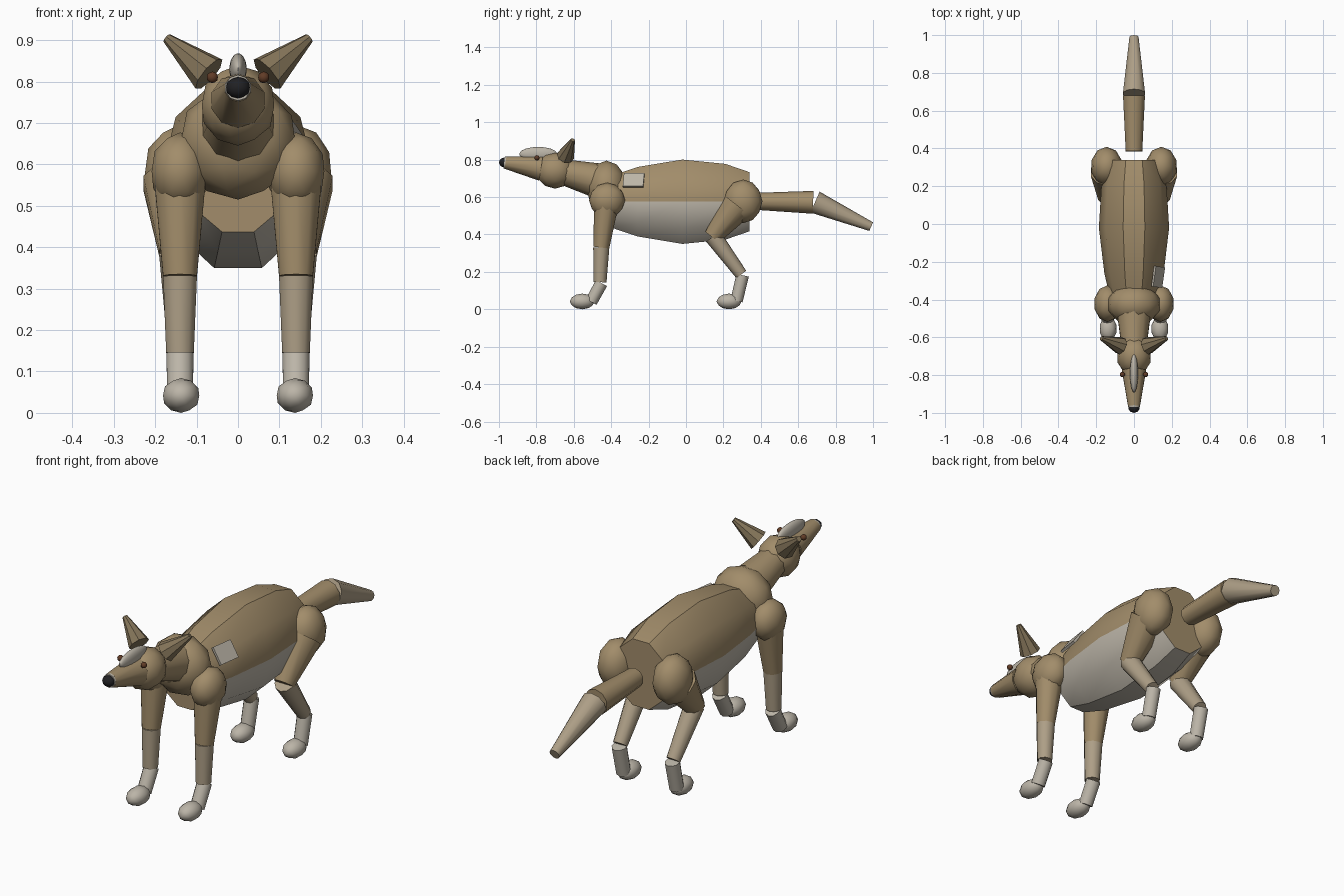
import bpy, bmesh
from math import cos, sin, radians, tau
from mathutils import Vector

if "Cube" in bpy.data.objects:
    bpy.data.objects.remove(bpy.data.objects["Cube"])


def material(name, rgb):
    m = bpy.data.materials.new(name)
    m.diffuse_color = (*rgb, 1)
    m.use_nodes = True
    m.node_tree.nodes["Principled BSDF"].inputs["Base Color"].default_value = m.diffuse_color
    return m


TAN = material("tan_fur", (0.36, 0.265, 0.145))
DUN = material("dun_fur", (0.42, 0.345, 0.24))
PALE = material("pale_fur", (0.50, 0.46, 0.39))
EAR = material("ear_brown", (0.23, 0.175, 0.10))
DARK = material("nose_black", (0.015, 0.015, 0.017))
BROWN = material("eye_brown", (0.12, 0.045, 0.02))


def finish(bm, name, *mats, smooth=38):
    bmesh.ops.recalc_face_normals(bm, faces=bm.faces)
    me = bpy.data.meshes.new(name)
    bm.to_mesh(me)
    bm.free()
    ob = bpy.data.objects.new(name, me)
    bpy.context.collection.objects.link(ob)
    for m in mats:
        me.materials.append(m)
    bpy.ops.object.select_all(action='DESELECT')
    ob.select_set(True)
    bpy.context.view_layer.objects.active = ob
    bpy.ops.object.shade_smooth_by_angle(angle=radians(smooth))
    return ob


def ball(name, centre, radii, mat, detail=2):
    bm = bmesh.new()
    bmesh.ops.create_icosphere(bm, subdivisions=detail, radius=1)
    bmesh.ops.scale(bm, vec=radii, verts=bm.verts)
    bmesh.ops.translate(bm, vec=centre, verts=bm.verts)
    return finish(bm, name, mat)


def limb(name, a, b, r1, r2, mat, sides=10):
    """Tapered capped tube from a to b."""
    a, b = Vector(a), Vector(b)
    bm = bmesh.new()
    bmesh.ops.create_cone(bm, cap_ends=True, segments=sides, radius1=r1, radius2=r2,
                          depth=(b - a).length)
    bmesh.ops.rotate(bm, cent=(0, 0, 0), verts=bm.verts,
                     matrix=Vector((0, 0, 1)).rotation_difference(b - a).to_matrix())
    bmesh.ops.translate(bm, vec=(a + b) / 2, verts=bm.verts)
    return finish(bm, name, mat)


# Torso: ten-sided loft, (y, half width, half height), pale below the middle
N, MID = 10, 0.575
sections = [(-0.40, 0.125, 0.145), (-0.26, 0.157, 0.195), (-0.02, 0.186, 0.237),
            (0.21, 0.172, 0.213), (0.34, 0.14, 0.166)]
bm = bmesh.new()
rings = [[bm.verts.new((w * cos(tau * i / N), y, MID + h * sin(tau * i / N))) for i in range(N)]
         for y, w, h in sections]
for r, s in zip(rings, rings[1:]):
    for i in range(N):
        f = bm.faces.new((r[i], r[(i + 1) % N], s[(i + 1) % N], s[i]))
        f.material_index = int(i >= N // 2)
bm.faces.new(rings[0])
bm.faces.new(rings[-1])
finish(bm, "torso", TAN, PALE)

# Pale flank mark on one side
bpy.ops.mesh.primitive_cube_add(size=1, location=(0.128, -0.28, 0.69),
                                rotation=(0, radians(-35), radians(-8)))
mark = bpy.context.object
mark.name = "flank_mark"
mark.scale = (0.012, 0.11, 0.085)
mark.data.materials.append(PALE)

# Chest, neck and head
ball("chest", (0, -0.425, 0.655), (0.145, 0.11, 0.14), TAN)
limb("neck", (0, -0.46, 0.685), (0, -0.66, 0.735), 0.095, 0.068, TAN)
ball("head", (0, -0.70, 0.742), (0.092, 0.105, 0.097), TAN)
limb("muzzle", (0, -0.775, 0.754), (0, -0.965, 0.784), 0.067, 0.033, TAN)
limb("muzzle_tip", (0, -0.963, 0.784), (0, -0.972, 0.785), 0.033, 0.031, PALE)
ball("nose", (0, -0.973, 0.785), (0.030, 0.027, 0.026), DARK)
ball("forehead_blaze", (0, -0.79, 0.83), (0.021, 0.102, 0.038), PALE, 3)

# Tail in two lengths
limb("tail_base", (0, 0.385, 0.577), (0, 0.68, 0.572), 0.046, 0.061, TAN)
limb("tail_end", (0, 0.69, 0.573), (0, 0.99, 0.442), 0.061, 0.025, DUN)

# Paired parts
for side, s in (("left", -1), ("right", 1)):
    x = 0.14 * s
    ball(f"eye_{side}", (0.062 * s, -0.797, 0.81), (0.014,) * 3, BROWN)
    limb(f"ear_{side}", (0.07 * s, -0.645, 0.818), (0.172 * s, -0.605, 0.905),
         0.048, 0.012, EAR, 8)

    # Front leg
    ball(f"shoulder_{side}", (x, -0.422, 0.583), (0.072, 0.097, 0.094), TAN)
    limb(f"front_upper_leg_{side}", (x, -0.425, 0.57), (x, -0.453, 0.33), 0.066, 0.043, TAN)
    limb(f"front_lower_leg_{side}", (x, -0.453, 0.33), (x, -0.46, 0.145), 0.043, 0.035, DUN)
    limb(f"front_pastern_{side}", (x, -0.452, 0.14), (x, -0.507, 0.04), 0.034, 0.033, PALE)
    ball(f"front_paw_{side}", (x * 0.98, -0.555, 0.042), (0.046, 0.067, 0.042), PALE)

    # Back leg
    ball(f"haunch_{side}", (0.145 * s, 0.305, 0.577), (0.084, 0.104, 0.117), TAN)
    limb(f"back_thigh_{side}", (0.145 * s, 0.275, 0.555), (0.145 * s, 0.14, 0.385),
         0.088, 0.047, TAN)
    limb(f"back_shin_{side}", (0.145 * s, 0.145, 0.39), (x, 0.295, 0.187), 0.047, 0.033, DUN)
    limb(f"back_pastern_{side}", (x, 0.303, 0.182), (x, 0.27, 0.045), 0.034, 0.033, PALE)
    ball(f"back_paw_{side}", (x * 0.98, 0.23, 0.042), (0.046, 0.067, 0.042), PALE)
